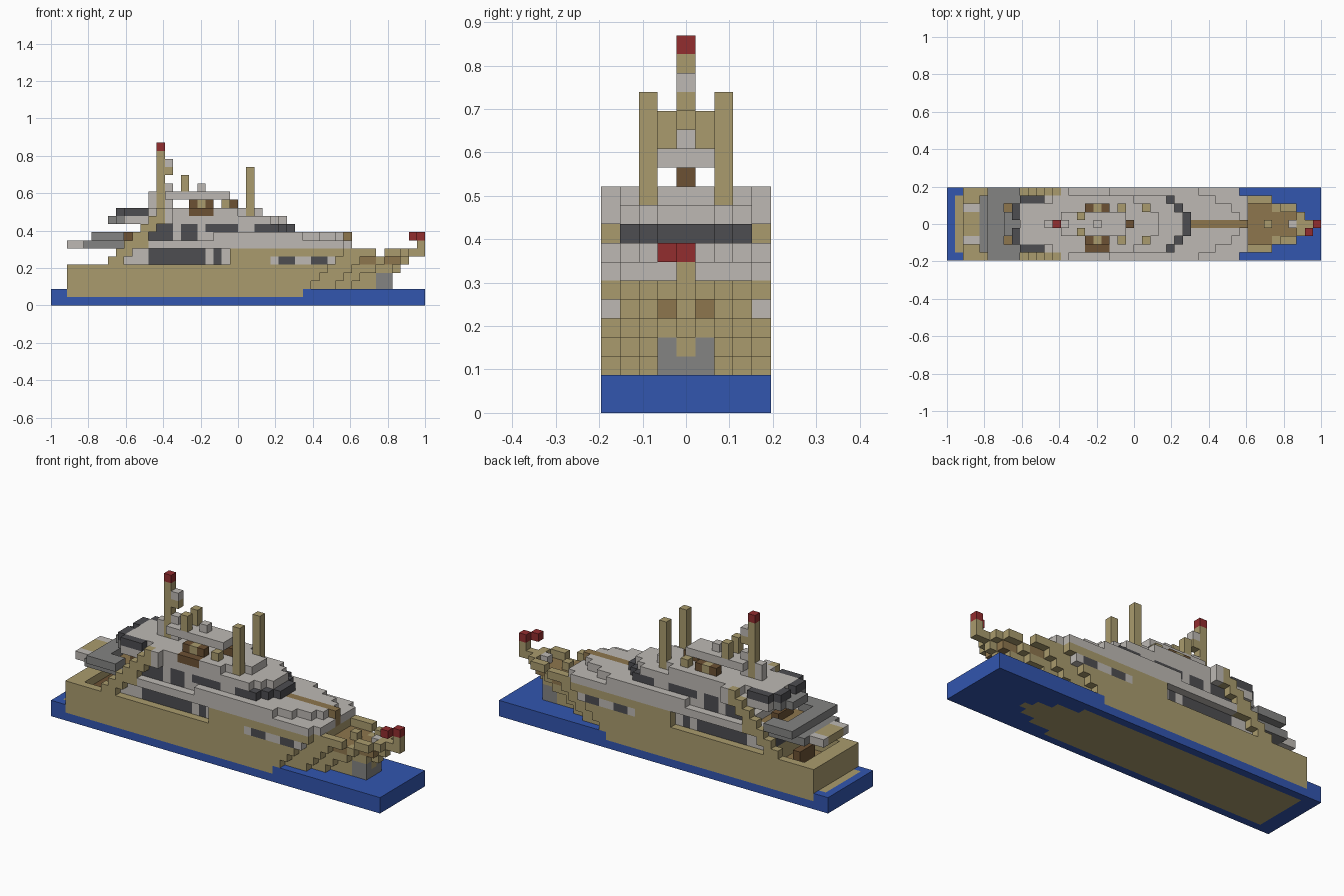
import bpy
from mathutils import Vector

if "Cube" in bpy.data.objects:
    bpy.data.objects.remove(bpy.data.objects["Cube"])

V = 2 / 46            # cube size; grid is 46 x 9 x 20 cubes
COLOURS = {
    "tan": (0.40, 0.33, 0.155), "blue": (0.032, 0.092, 0.43),
    "light grey": (0.51, 0.485, 0.455), "mid grey": (0.23, 0.23, 0.225),
    "dark glass": (0.075, 0.075, 0.083), "deck brown": (0.27, 0.18, 0.075),
    "dark wood": (0.15, 0.083, 0.034), "red": (0.29, 0.026, 0.028),
}
MATS = {}
for n, c in COLOURS.items():
    MATS[n] = bpy.data.materials.new(n)
    MATS[n].diffuse_color = (*c, 1)
TAN, BLUE, LIGHT, GREY, DARK, DECK, WOOD, RED = COLOURS
cells = {}            # (i, j, k) -> (part, colour)


def box(part, i0, i1, h0, h1, k0, k1, col, side=0):
    """Fill columns i0..i1, rows at distance h0..h1 from the centre line, layers k0..k1.
    side = -1 or 1 limits it to one side."""
    for i in range(i0, i1 + 1):
        for j in range(9):
            if h0 <= abs(j - 4) <= h1 and (j - 4) * side >= 0:
                for k in range(k0, k1 + 1):
                    cells[i, j, k] = (part, col)


def clear(i0, i1, h0, h1, k0, k1):
    for c in [c for c in cells if i0 <= c[0] <= i1 and h0 <= abs(c[1] - 4) <= h1 and k0 <= c[2] <= k1]:
        del cells[c]


def tapered(part, i0, ends, k, col):
    """One layer; ends[h] is the last column of the row at distance h."""
    for h, e in enumerate(ends):
        box(part, i0, e, h, h, k, k, col)


# water slab
box("water", 0, 45, 0, 4, 0, 1, BLUE)

# hull, widening and reaching forward layer by layer
bow = [
    (38, 37, 35, 32),
    (39, 38, 36, 33, 30),
    (41, 39, 36, 34, 31),
    (41, 40, 37, 35, 32),
    (42, 41, 39, 36, 33),
    (43, 42, 40, 37, 34),
    (45, 43, 42, 39, 35),
]
for k, ends in enumerate(bow):
    start = 2 if k < 5 else 9
    tapered("hull", start, ends, k, TAN)
box("swim_platform", 1, 1, 0, 3, 1, 1, TAN)

# aft cockpit with seating
clear(4, 8, 0, 3, 3, 4)
box("cockpit_floor", 4, 8, 0, 3, 2, 2, DECK)
box("cockpit_seat", 4, 4, 0, 2, 3, 3, WOOD)
box("cockpit_table", 6, 6, 0, 1, 3, 4, WOOD)

# side walkways with saloon windows
clear(7, 21, 4, 4, 5, 6)
box("saloon_wall", 9, 21, 3, 3, 5, 6, LIGHT)
box("saloon_wall", 9, 9, 0, 2, 5, 6, DARK)
box("saloon_window", 12, 18, 3, 3, 5, 6, DARK)
box("saloon_window", 20, 20, 3, 3, 5, 6, DARK)

# cabin windows in the hull side
box("cabin_window_band", 27, 34, 4, 4, 5, 5, LIGHT)
for i in (28, 32):
    box("cabin_window", i, i + 1, 4, 4, 5, 5, DARK)

# bow well, anchors, bow post
clear(37, 42, 0, 1, 6, 6)
clear(37, 40, 2, 2, 6, 6)
box("bow_deck", 37, 42, 0, 1, 5, 5, DECK)
box("bow_deck", 37, 39, 2, 2, 5, 5, DECK)
box("bow_winch", 39, 39, 0, 0, 6, 6, TAN)
box("bow_cleat", 42, 42, 0, 0, 6, 6, LIGHT)
box("anchor", 40, 41, 0, 1, 2, 2, GREY)
box("anchor", 40, 41, 1, 1, 3, 3, GREY)
box("bow_post", 45, 45, 0, 0, 7, 7, TAN)
box("bow_flag", 45, 45, 0, 0, 8, 8, RED)
box("bow_flag", 44, 44, 1, 1, 8, 8, RED, -1)

# main upper deck
tapered("upper_deck", 9, (36, 36, 36, 36, 35), 7, LIGHT)
box("aft_deck", 4, 8, 0, 3, 7, 7, GREY)
box("aft_rail", 2, 3, 0, 1, 7, 7, TAN)
box("aft_rail", 2, 3, 2, 2, 7, 7, LIGHT)
box("aft_bulwark", 5, 8, 3, 4, 8, 8, GREY)
box("aft_bulwark", 5, 6, 0, 2, 8, 8, GREY)
box("aft_lounge_floor", 7, 10, 0, 2, 7, 7, DECK)
box("aft_lounge_table", 9, 9, 0, 1, 8, 8, WOOD)

# upper cabin walls, foredeck and wraparound glass
tapered("upper_cabin", 11, (35, 35, 34, 32), 8, LIGHT)
box("side_bulwark", 20, 30, 4, 4, 8, 8, LIGHT)
tapered("upper_cabin", 12, (24, 24, 24, 24), 9, LIGHT)
box("foredeck_walkway", 30, 36, 0, 0, 7, 8, DECK)
tapered("front_glass", 25, (29, 29, 28, 27), 9, DARK)
for i0, i1, k0 in ((12, 14, 8), (16, 17, 8), (19, 22, 9)):
    box("upper_side_window", i0, i1, 3, 3, k0, 9, DARK)

# slanted side fins
for k, i0, i1 in ((5, 7, 8), (6, 8, 9), (7, 9, 11), (8, 10, 11), (9, 11, 12), (10, 12, 13), (11, 13, 13)):
    box("side_fin", i0, i1, 4, 4, k, k, TAN)
box("fin_cap", 14, 14, 4, 4, 10, 11, LIGHT)

# roof and sun deck
tapered("roof", 9, (28, 28, 27, 26), 10, LIGHT)
box("roof_aft", 7, 8, 0, 1, 10, 10, GREY)
box("roof_aft", 8, 8, 2, 2, 10, 10, GREY)
tapered("sun_deck", 9, (25, 25, 24), 11, LIGHT)
box("sun_deck", 13, 22, 3, 3, 11, 11, LIGHT)
box("aft_screen", 9, 11, 3, 3, 11, 11, DARK)
box("aft_screen", 8, 8, 1, 2, 11, 11, DARK)
box("side_bench", 17, 19, 3, 3, 11, 11, WOOD, -1)

# bar seats and canopy
for i, c in ((17, WOOD), (18, TAN), (19, WOOD), (21, TAN)):
    box("bar_seat", i, i, 2, 2, 12, 12, c)
box("helm_console", 21, 22, 0, 0, 12, 12, WOOD)
box("canopy", 14, 21, 0, 1, 13, 13, LIGHT)
box("canopy_dome", 18, 18, 0, 0, 14, 14, LIGHT)
box("canopy_post", 16, 16, 1, 1, 14, 15, TAN)

# mast and tall poles
box("mast_base", 12, 12, 0, 0, 12, 13, LIGHT)
box("mast", 13, 13, 0, 0, 12, 18, TAN)
box("mast_light", 13, 13, 0, 0, 19, 19, RED)
box("mast_equipment", 14, 14, 0, 0, 12, 14, LIGHT)
box("mast_equipment", 14, 14, 0, 0, 16, 16, TAN)
box("mast_equipment", 14, 14, 0, 0, 17, 17, LIGHT)
box("pole", 24, 24, 2, 2, 11, 16, TAN)

# turn the cubes into one mesh per part, keeping only exposed faces
ORIGIN = Vector((-1, -4.5 * V, 0))
parts = {}
for c, (part, col) in cells.items():
    parts.setdefault(part, []).append((c, col))
for part, group in parts.items():
    index, faces, mats, used = {}, [], [], []
    for c, col in group:
        for axis in range(3):
            for s in (0, 1):
                n = list(c)
                n[axis] += 2 * s - 1
                if tuple(n) in cells:
                    continue
                a, b = (axis + 1) % 3, (axis + 2) % 3
                quad = []
                for da, db in ((0, 0), (1, 0), (1, 1), (0, 1)):
                    p = list(c)
                    p[axis] += s
                    p[a] += da
                    p[b] += db
                    quad.append(index.setdefault(tuple(p), len(index)))
                faces.append(quad if s else quad[::-1])
                if col not in used:
                    used.append(col)
                mats.append(used.index(col))
    if not faces:
        continue
    mesh = bpy.data.meshes.new(part)
    mesh.from_pydata([ORIGIN + Vector(p) * V for p in index], [], faces)
    for col in used:
        mesh.materials.append(MATS[col])
    mesh.polygons.foreach_set("material_index", mats)
    mesh.update()
    bpy.context.collection.objects.link(bpy.data.objects.new(part, mesh))

for m in bpy.data.materials:
    if m.users and not m.is_grease_pencil:
        m.use_nodes = True
        m.node_tree.nodes["Principled BSDF"].inputs["Base Color"].default_value = m.diffuse_color
